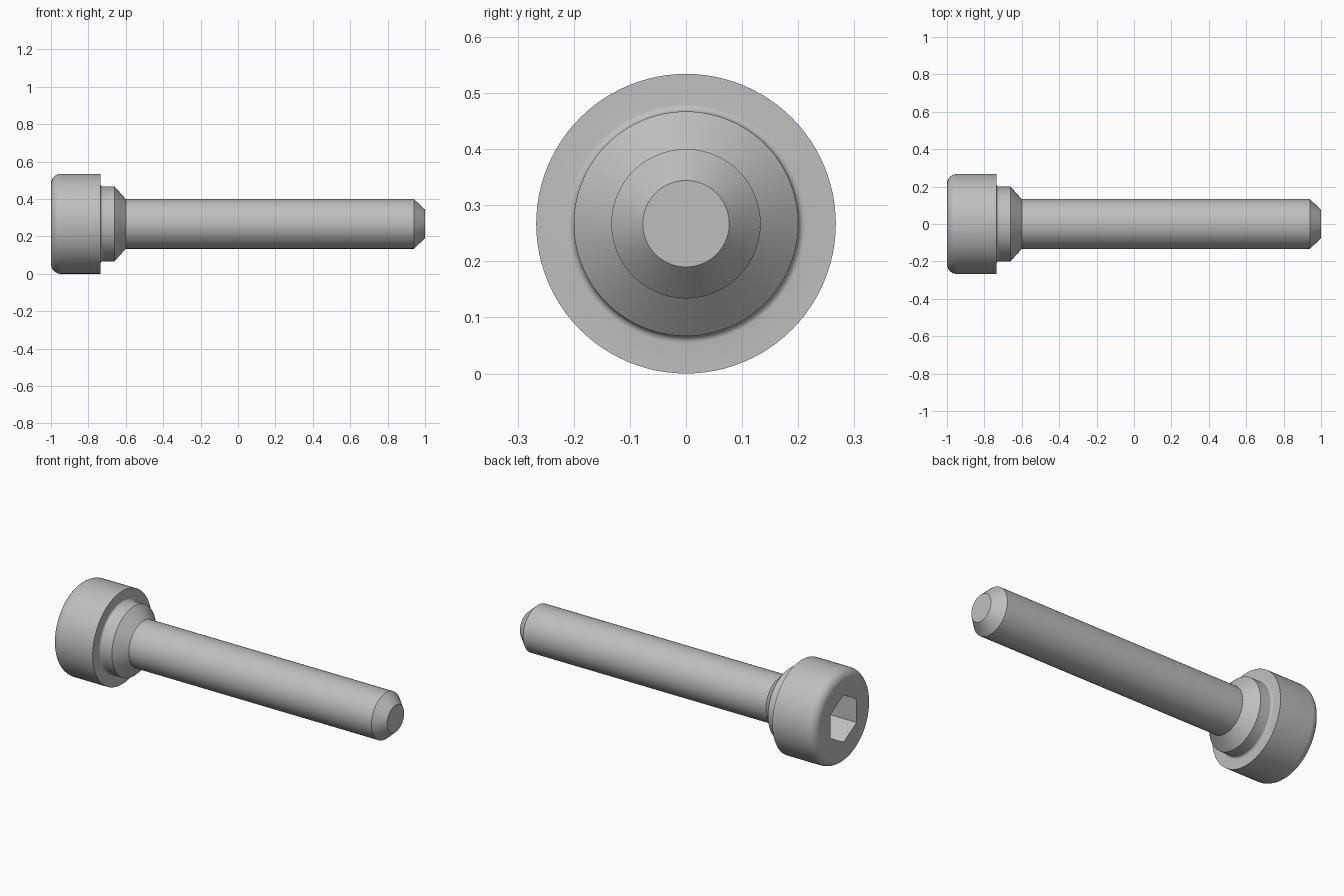
import bpy, bmesh
from math import sin, cos, pi, radians
from mathutils import Matrix, Vector

cube = bpy.data.objects.get("Cube")
if cube:
    bpy.data.objects.remove(cube, do_unlink=True)

HEAD_R, COLLAR_R, SHAFT_R, TIP_R = 0.267, 0.2, 0.133, 0.077
HEAD_END, COLLAR_END, SHAFT_START, SHAFT_END = -0.735, -0.66, -0.6, 0.94
ROUND, FILLET = 0.053, 0.013
SOCKET_R, SOCKET_DEPTH = 0.135, 0.18
SEGMENTS = 96

steel = bpy.data.materials.new("steel_grey")
steel.use_nodes = True
grey = (0.52, 0.52, 0.52, 1)
steel.diffuse_color = grey
steel.node_tree.nodes["Principled BSDF"].inputs["Base Color"].default_value = grey


def make_object(name, bm):
    bmesh.ops.recalc_face_normals(bm, faces=bm.faces)
    mesh = bpy.data.meshes.new(name)
    bm.to_mesh(mesh)
    bm.free()
    mesh.materials.append(steel)
    obj = bpy.data.objects.new(name, mesh)
    bpy.context.collection.objects.link(obj)
    return obj


def arc(x, r, radius, start, end, steps):
    """Points of an arc around (x, r), angles in degrees."""
    angles = [radians(start + (end - start) * i / steps) for i in range(steps + 1)]
    return [(x + radius * cos(a), r + radius * sin(a)) for a in angles]


def lathe_x(name, profile):
    """Closed solid of revolution around the x axis with flat end caps."""
    bm = bmesh.new()
    rings = []
    for x, r in profile:
        rings.append([bm.verts.new((x, r * cos(2 * pi * i / SEGMENTS),
                                    HEAD_R + r * sin(2 * pi * i / SEGMENTS)))
                      for i in range(SEGMENTS)])
    for a, b in zip(rings, rings[1:]):
        for i in range(SEGMENTS):
            j = (i + 1) % SEGMENTS
            bm.faces.new((a[i], a[j], b[j], b[i]))
    bm.faces.new(rings[0])
    bm.faces.new(rings[-1])
    return make_object(name, bm)


# Rounded head, filleted collar, chamfered shaft
profile = arc(-1 + ROUND, HEAD_R - ROUND, ROUND, 180, 90, 10)
profile += [(HEAD_END, HEAD_R)]
profile += arc(HEAD_END + FILLET, COLLAR_R + FILLET, FILLET, 180, 270, 6)
profile += [(COLLAR_END, COLLAR_R), (SHAFT_START, SHAFT_R),
            (SHAFT_END, SHAFT_R), (1, TIP_R)]
bolt = lathe_x("socket_head_bolt", profile)

# Hexagonal key socket, one corner pointing up
bm = bmesh.new()
bmesh.ops.create_cone(bm, cap_ends=True, segments=6, radius1=SOCKET_R,
                      radius2=SOCKET_R, depth=2 * SOCKET_DEPTH)
top = max(bm.verts, key=lambda v: v.co.y).co
if abs(top.x) > 0.01:
    bmesh.ops.rotate(bm, verts=bm.verts, matrix=Matrix.Rotation(pi / 6, 3, "Z"))
bmesh.ops.rotate(bm, verts=bm.verts,
                 matrix=Matrix.Rotation(pi / 2, 3, "Z") @ Matrix.Rotation(pi / 2, 3, "X"))
bmesh.ops.translate(bm, verts=bm.verts, vec=Vector((-1, 0, HEAD_R)))
cutter = make_object("socket_cutter", bm)
cutter.hide_render = True

cut = bolt.modifiers.new("hex_socket", "BOOLEAN")
cut.operation, cut.object, cut.solver = "DIFFERENCE", cutter, "EXACT"
bpy.ops.object.select_all(action="DESELECT")
bolt.select_set(True)
bpy.context.view_layer.objects.active = bolt
bpy.ops.object.modifier_apply(modifier=cut.name)
bpy.data.objects.remove(cutter, do_unlink=True)

# Smooth curved sides with crisp chamfer and socket edges
bpy.ops.object.shade_smooth_by_angle(angle=radians(25))
